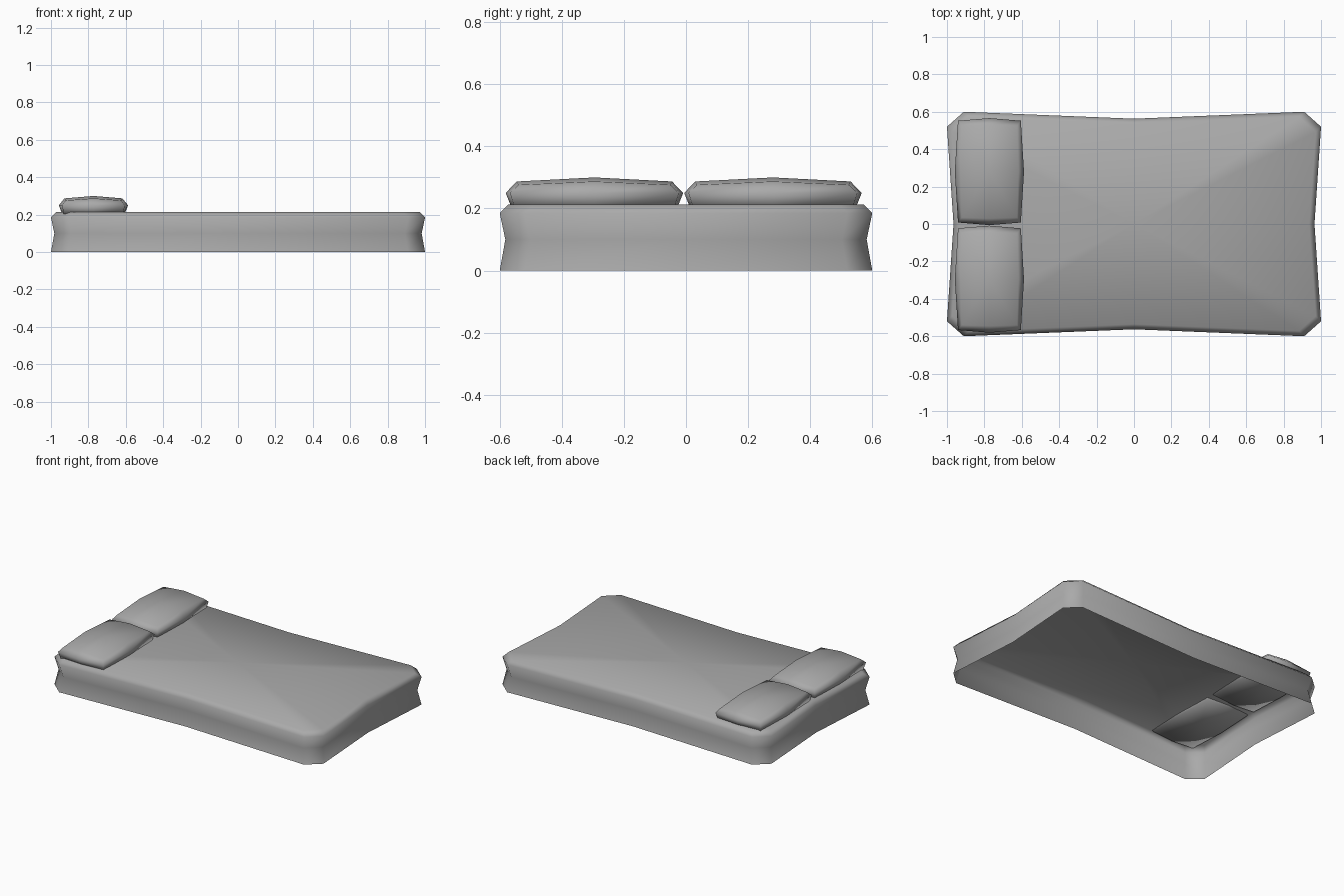
import bpy
import bmesh

cube = bpy.data.objects.get("Cube")
if cube:
    bpy.data.objects.remove(cube, do_unlink=True)

grey = bpy.data.materials.new("soft_grey")
grey.use_nodes = True
colour = (0.4, 0.4, 0.4, 1)
grey.diffuse_color = colour
grey.node_tree.nodes["Principled BSDF"].inputs["Base Color"].default_value = colour


def loft(name, rings, top, bottom=None):
    """Skin counter-clockwise rings from low to high, closing them with fans."""
    bm = bmesh.new()
    loops = [[bm.verts.new(p) for p in ring] for ring in rings]
    n = len(loops[0])
    for low, high in zip(loops, loops[1:]):
        for i in range(n):
            j = (i + 1) % n
            bm.faces.new((low[i], low[j], high[j], high[i]))
    peak = bm.verts.new(top)
    for i in range(n):
        bm.faces.new((loops[-1][i], loops[-1][(i + 1) % n], peak))
    if bottom:
        base = bm.verts.new(bottom)
        for i in range(n):
            bm.faces.new((loops[0][(i + 1) % n], loops[0][i], base))
    for face in bm.faces:
        face.smooth = True
    mesh = bpy.data.meshes.new(name)
    bm.to_mesh(mesh)
    bm.free()
    mesh.materials.append(grey)
    obj = bpy.data.objects.new(name, mesh)
    bpy.context.collection.objects.link(obj)
    return obj


def mattress_ring(inset, z):
    """Outline with cut corners and sides pinched at their middles."""
    x, y = 1 - inset, 0.6 - inset
    quarter = [(x - 0.035, 0), (x, y - 0.08), (x - 0.09, y)]
    half = quarter + [(0, y - 0.037)] + [(-a, b) for a, b in reversed(quarter)]
    return [(a, b, z) for a, b in half + [(-a, -b) for a, b in half[1:-1]]]


# Mattress shell, open underneath, with a waist and a rounded top edge
loft("mattress",
     [mattress_ring(0, 0), mattress_ring(0.018, 0.1),
      mattress_ring(0, 0.185), mattress_ring(0.028, 0.213)],
     (0, 0, 0.213))


def pillow_ring(cx, cy, mid, corner, mid_z, corner_z):
    """Eight points: side middles and corners, each with its own height."""
    around = [(1, 0), (1, 1), (0, 1), (-1, 1), (-1, 0), (-1, -1), (0, -1), (1, -1)]
    points = []
    for sx, sy in around:
        size, z = (corner, corner_z) if sx and sy else (mid, mid_z)
        points.append((cx + sx * size[0], cy + sy * size[1], z))
    return points


# Pair of plump pillows sunk slightly into the mattress
for name, cy in (("front_pillow", -0.295), ("back_pillow", 0.28)):
    cx = -0.773
    loft(name,
         [pillow_ring(cx, cy, (0.165, 0.265), (0.158, 0.257), 0.198, 0.203),
          pillow_ring(cx, cy, (0.185, 0.286), (0.168, 0.272), 0.25, 0.25),
          pillow_ring(cx, cy, (0.155, 0.25), (0.148, 0.245), 0.287, 0.276)],
         (cx, cy, 0.3), (cx, cy, 0.195))
